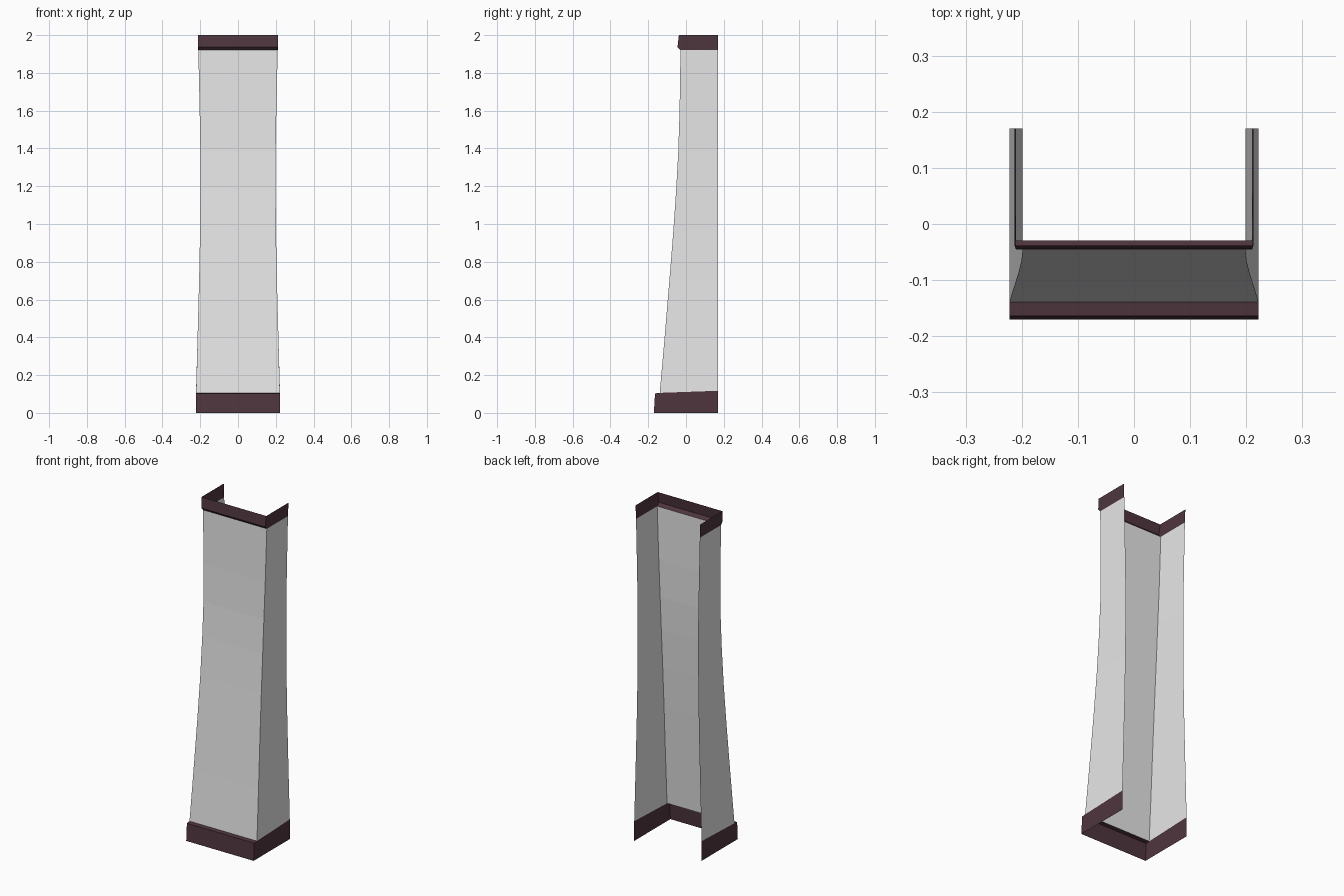
import bpy

if "Cube" in bpy.data.objects:
    bpy.data.objects.remove(bpy.data.objects["Cube"])

BACK = 0.17  # open rear edge of the shell


def material(name, rgb):
    m = bpy.data.materials.new(name)
    m.diffuse_color = (*rgb, 1.0)
    m.use_nodes = True
    m.node_tree.nodes["Principled BSDF"].inputs["Base Color"].default_value = m.diffuse_color
    return m


def u_shell(name, levels, mat):
    """Stack open-backed U sections: (front z, back z, half width, front y)."""
    verts, faces = [], []
    for zf, zb, x, y in levels:
        verts += [(-x, BACK, zb), (-x, y, zf), (x, y, zf), (x, BACK, zb)]
    for k in range(len(levels) - 1):
        for i in range(3):
            a = 4 * k + i
            b = a + 4
            face = [a, a + 1, b + 1, b]
            # drop repeated points where a ledge tapers away along the side
            clean = []
            for v in face:
                if not any(verts[v] == verts[c] for c in clean):
                    clean.append(v)
            faces.append(clean)
    me = bpy.data.meshes.new(name)
    me.from_pydata(verts, [], faces)
    me.update()
    me.materials.append(mat)
    ob = bpy.data.objects.new(name, me)
    bpy.context.collection.objects.link(ob)
    return ob


stone = material("pale_grey", (0.8, 0.8, 0.8))
trim = material("dark_plum", (0.078, 0.036, 0.049))

# base trim with a ledge on the front
u_shell("base_trim", [
    (0.0, 0.0, 0.222, -0.17),
    (0.103, 0.117, 0.222, -0.164),
    (0.106, 0.117, 0.222, -0.139),
], trim)

# curved shaft, waisted at mid height
u_shell("shaft", [
    (0.106, 0.117, 0.222, -0.139),
    (0.40, 0.40, 0.214, -0.113),
    (0.70, 0.70, 0.206, -0.088),
    (0.95, 0.95, 0.201, -0.068),
    (1.18, 1.18, 0.199, -0.052),
    (1.38, 1.38, 0.199, -0.041),
    (1.60, 1.60, 0.203, -0.034),
    (1.92, 1.92, 0.210, -0.029),
], stone)

# cap trim with an undercut lip
u_shell("cap_trim", [
    (1.92, 1.92, 0.210, -0.029),
    (1.937, 1.92, 0.2105, -0.045),
    (2.0, 2.0, 0.213, -0.038),
], trim)
